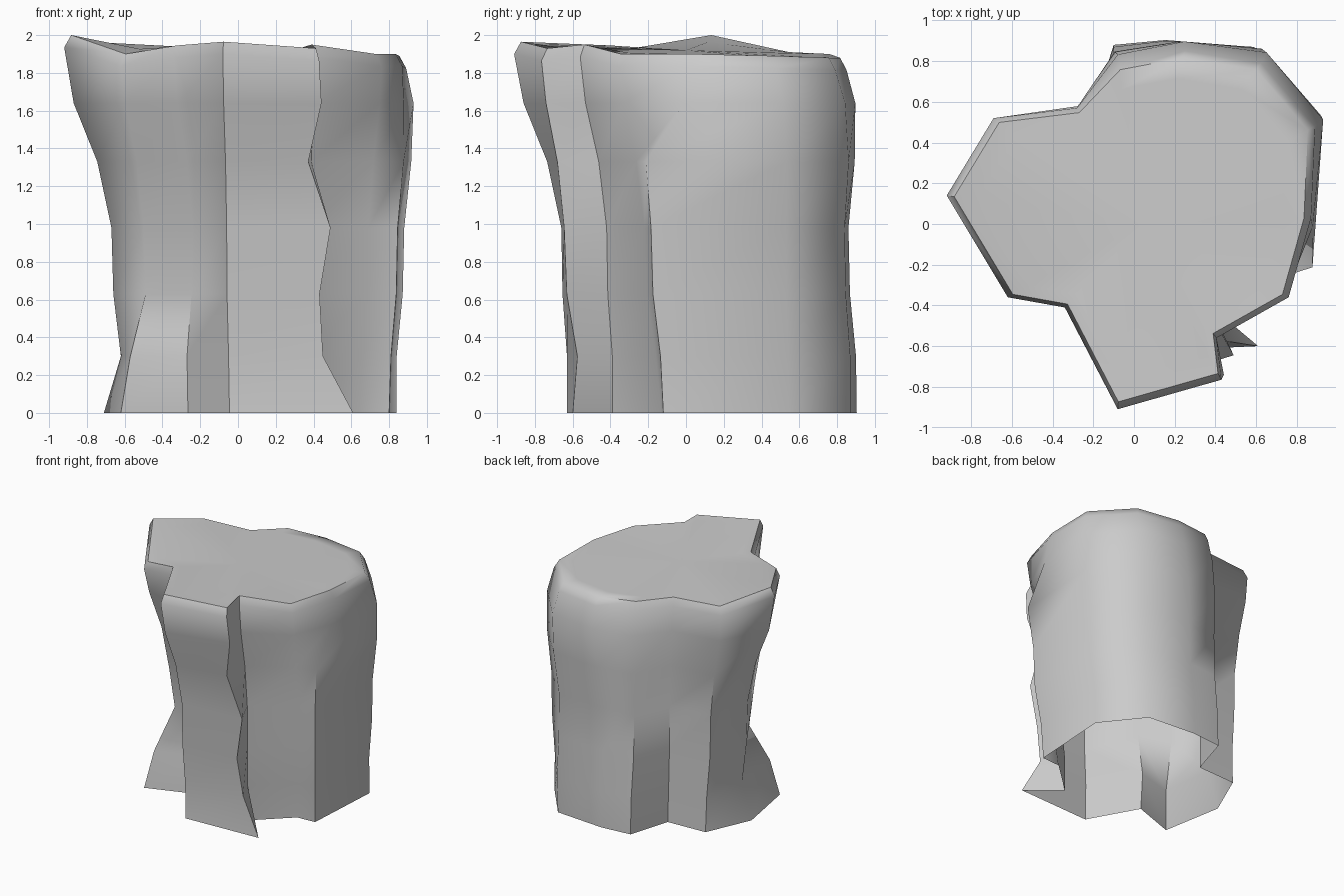
import bpy, bmesh, math
from mathutils import Vector

if "Cube" in bpy.data.objects:
    bpy.data.objects.remove(bpy.data.objects["Cube"])

# Control cross-sections, running anticlockwise from the right-hand corner
BASE = [(.80,-.12),(.84,.545),(.58,.87),(.155,.904),(-.10,.88),(-.205,.535),(-.545,.52),
        (-.71,.145),(-.62,-.36),(-.265,-.235),(-.045,-.63),(.61,-.60),(.36,-.39),(.64,-.13)]
LOW = [(.81,-.135),(.84,.54),(.59,.87),(.16,.90),(-.10,.87),(-.21,.53),(-.55,.51),
       (-.62,.14),(-.57,-.30),(-.27,-.22),(-.05,-.63),(.45,-.575),(.36,-.39),(.66,-.16)]
MID = [(.845,-.185),(.88,.53),(.59,.84),(.17,.86),(-.10,.83),(-.22,.53),(-.58,.50),
       (-.67,.14),(-.50,-.20),(-.24,-.25),(-.06,-.66),(.49,-.645),(.38,-.42),(.69,-.22)]
TOP = [(.87,.03),(.89,.48),(.625,.79),(.25,.85),(-.07,.79),(-.28,.57),(-.69,.52),
       (-.92,.14),(-.62,-.36),(-.34,-.41),(-.08,-.91),(.43,-.765),(.405,-.56),(.76,-.36)]
RIM_Z = [1.90,1.89,1.88,1.88,1.90,1.91,1.92,2.0,1.90,1.945,1.965,1.93,1.95,1.90]
RIGHT, LEFT_FRONT, RIDGE = 0, 8, 11


def blend(a, b, w, bulge=0.0, shifts={}):
    """Mix two sections, swelling the back right and nudging single ridges."""
    out = []
    for i, (p, q) in enumerate(zip(a, b)):
        v = Vector(p).lerp(Vector(q), w)
        d = v.normalized()
        v *= 1 + bulge * max(0, .5 * d.x + .85 * d.y)
        out.append(v + Vector(shifts.get(i, (0, 0))))
    return out


def at(section, z):
    return [Vector((p[0], p[1], z)) for p in section]


def inset(scale, drop):
    """Copy of the cut outline, scaled in and lowered."""
    return [Vector((p[0] * scale, p[1] * scale, z - drop)) for p, z in zip(TOP, RIM_Z)]


def cap_z(x, y):
    """Gently tilted plane of the cut."""
    return 1.92 - .03 * x - .03 * y


inner = [Vector((v.x, v.y, .6 * cap_z(v.x, v.y) + .4 * v.z)) for v in inset(.84, 0)]
rings = [
    at(BASE, 0), at(LOW, .30),
    at(blend(LOW, MID, .8, 0, {RIDGE: (-.05, 0), LEFT_FRONT: (.025, .08)}), .63),
    at(MID, .98),
    at(blend(MID, TOP, .3, .045, {RIDGE: (-.10, 0), RIGHT: (.01, -.09)}), 1.33),
    at(blend(MID, TOP, .8, .055, {RIGHT: (-.01, 0)}), 1.64),
    inset(1, .065), inset(.96, 0), inner,
]

# Trunk: lofted fluted wall, open underneath, with a fanned cut top
bm = bmesh.new()
loops = [[bm.verts.new(co) for co in ring] for ring in rings]
n = len(BASE)
for lower, upper in zip(loops, loops[1:]):
    for i in range(n):
        j = (i + 1) % n
        bm.faces.new((lower[i], lower[j], upper[j], upper[i]))
centre = bm.verts.new((.05, 0, 1.92))
for i in range(n):
    bm.faces.new((loops[-1][i], loops[-1][(i + 1) % n], centre))

mesh = bpy.data.meshes.new("stump_trunk")
bm.to_mesh(mesh)
bm.free()
trunk = bpy.data.objects.new("stump_trunk", mesh)
bpy.context.collection.objects.link(trunk)
bpy.context.view_layer.objects.active = trunk
trunk.select_set(True)
bpy.ops.object.shade_smooth_by_angle(angle=math.radians(60))
